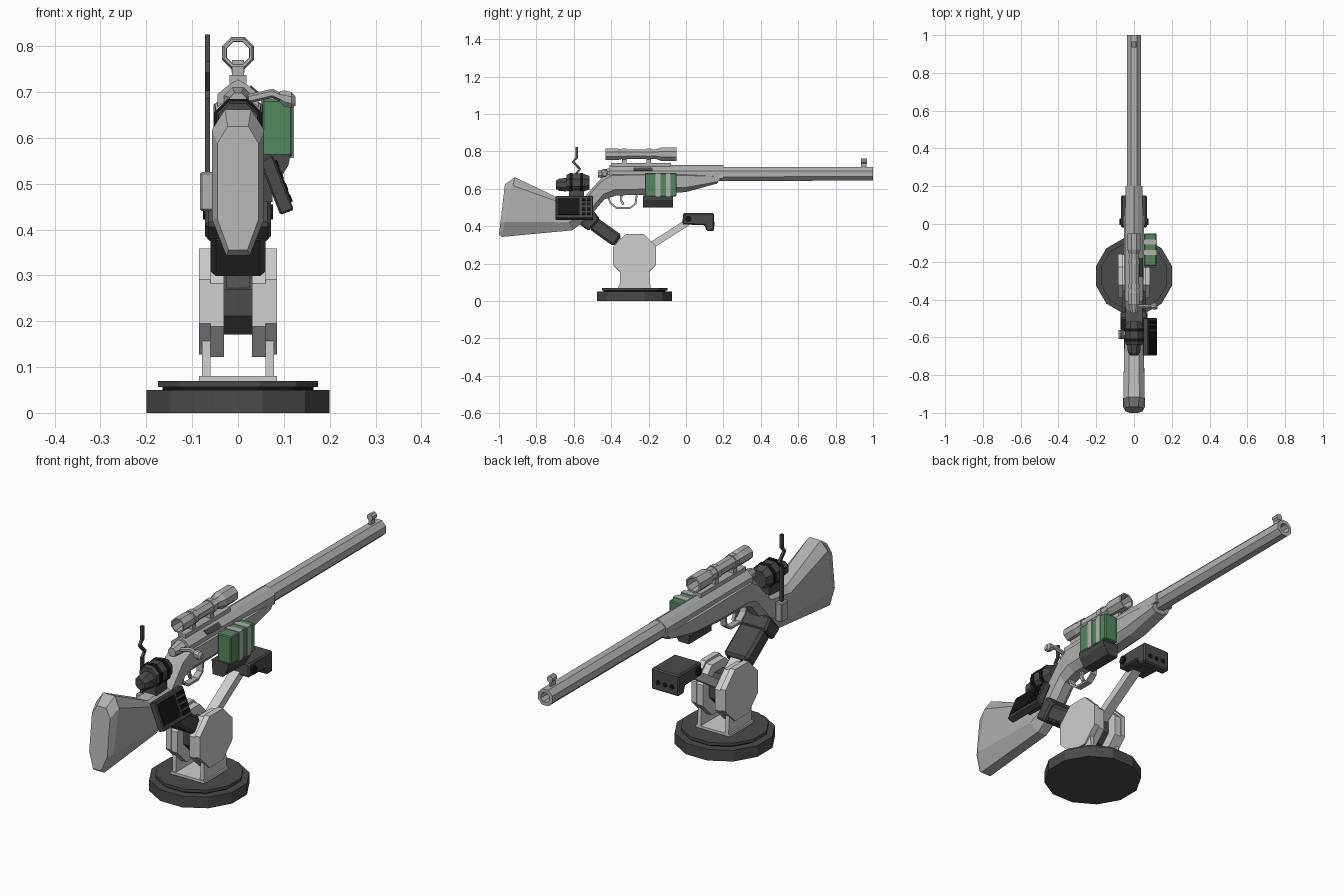
import bpy, bmesh, math
from mathutils import Vector, Matrix

if "Cube" in bpy.data.objects:
    bpy.data.objects.remove(bpy.data.objects["Cube"])


def material(name, r, g, b):
    m = bpy.data.materials.new(name)
    m.diffuse_color = (r, g, b, 1)
    m.use_nodes = True
    m.node_tree.nodes["Principled BSDF"].inputs["Base Color"].default_value = m.diffuse_color
    return m


GREY = material("gun grey", 0.44, 0.44, 0.44)
PALE = material("pale grey", 0.62, 0.62, 0.62)
DARK = material("dark grey", 0.07, 0.07, 0.07)
BLACK = material("black", 0.008, 0.008, 0.008)
GREEN = material("green", 0.085, 0.25, 0.105)


def finish(name, bm, mat, bevel=0):
    bmesh.ops.remove_doubles(bm, verts=bm.verts, dist=1e-5)
    bmesh.ops.recalc_face_normals(bm, faces=bm.faces)
    me = bpy.data.meshes.new(name)
    bm.to_mesh(me)
    bm.free()
    me.materials.append(mat)
    ob = bpy.data.objects.new(name, me)
    bpy.context.collection.objects.link(ob)
    if bevel:
        mod = ob.modifiers.new("chamfer", 'BEVEL')
        mod.width, mod.segments = bevel, 1
    return ob


def bridge(bm, rings, closed=False):
    """Join rings of points with quads, capping the ends unless closed."""
    vs = [[bm.verts.new(p) for p in r] for r in rings]
    n = len(vs[0])
    for a, b in zip(vs, vs[1:] + vs[:1] if closed else vs[1:]):
        for i in range(n):
            bm.faces.new((a[i], a[(i + 1) % n], b[(i + 1) % n], b[i]))
    if not closed:
        bm.faces.new(vs[0])
        bm.faces.new(vs[-1])


def prism(name, yz, x0, x1, mat, bevel=0):
    bm = bmesh.new()
    bridge(bm, [[(x, y, z) for y, z in yz] for x in (x0, x1)])
    return finish(name, bm, mat, bevel)


def extrude_y(name, xz, y0, y1, mat, bevel=0):
    bm = bmesh.new()
    bridge(bm, [[(x, y, z) for x, z in xz] for y in (y0, y1)])
    return finish(name, bm, mat, bevel)


def box(name, c, s, mat, bevel=0, tilt=0):
    bm = bmesh.new()
    bmesh.ops.create_cube(bm, size=1)
    bmesh.ops.scale(bm, vec=s, verts=bm.verts)
    ob = finish(name, bm, mat, bevel)
    ob.matrix_world = Matrix.Translation(c) @ Matrix.Rotation(tilt, 4, 'Y')
    return ob


def lathe(name, profile, c, sides, mat, axis='Y', closed=False):
    """Faceted turning; profile is (distance along axis, apothem)."""
    bm = bmesh.new()
    rings = []
    for d, r in profile:
        R = r / math.cos(math.pi / sides)
        ring = []
        for i in range(sides):
            a = 2 * math.pi * (i + 0.5) / sides
            u, v = R * math.cos(a), R * math.sin(a)
            p = (u, d, v) if axis == 'Y' else (u, v, d)
            ring.append(Vector(c) + Vector(p))
        rings.append(ring)
    bridge(bm, rings, closed)
    return finish(name, bm, mat)


def ngon(y, z, r, n, turn=0.5):
    return [(y + r * math.cos(2 * math.pi * (i + turn) / n),
             z + r * math.sin(2 * math.pi * (i + turn) / n)) for i in range(n)]


def strip(name, pts, width, x0, x1, mat):
    """Flat bar of constant width following a path in the side plane."""
    bm = bmesh.new()
    rings = []
    for i, p in enumerate(pts):
        a, b = Vector(pts[max(i - 1, 0)]), Vector(pts[min(i + 1, len(pts) - 1)])
        t = (b - a).normalized() * width / 2
        y, z = p
        rings.append([(x0, y - t.y, z + t.x), (x1, y - t.y, z + t.x),
                      (x1, y + t.y, z - t.x), (x0, y + t.y, z - t.x)])
    bridge(bm, rings)
    return finish(name, bm, mat)


# --- turntable base
lathe("base_disc", [(0, .2), (.05, .2)], (0, -.275, 0), 12, DARK, 'Z')
lathe("base_groove", [(.05, .165), (.058, .165)], (0, -.275, 0), 12, BLACK, 'Z')
lathe("base_top_ring", [(.057, .175), (.07, .175)], (0, -.275, 0), 12, DARK, 'Z')
box("base_plate", (0, -.275, .075), (.17, .17, .012), PALE)

# --- shoulder joint: mirrored uprights and octagon housings
for s, side in ((1, "right"), (-1, "left")):
    prism("upright_" + side, [(-.355, .075), (-.19, .075), (-.2, .2), (-.35, .2)],
          s * .06, s * .078, PALE)
    prism("outer_housing_" + side, ngon(-.275, .243, .125, 8), s * .06, s * .085, PALE)
    prism("inner_housing_" + side, ngon(-.275, .235, .122, 8), s * .03, s * .06, PALE)
prism("shoulder_hub", ngon(-.275, .24, .075, 8), -.03, .03, DARK)

# --- rear arm holding the stock
strip("rear_link", [(-.275, .25), (-.39, .34)], .045, -.025, .025, PALE)
strip("rear_arm", [(-.365, .322), (-.495, .415)], .075, -.06, .06, DARK).modifiers.new(
    "chamfer", 'BEVEL').width = .012
prism("stock_clamp", [(-.57, .41), (-.52, .375), (-.46, .44), (-.5, .49)],
      -.072, .072, DARK, .008)

# --- front arm with sensor head
strip("front_arm", [(-.275, .24), (.03, .435)], .036, -.022, .022, PALE)
prism("sensor_head", [(-.02, .41), (-.015, .47), (.15, .47), (.15, .375), (.11, .375), (.1, .405)],
      -.068, .068, DARK, .006)
for s in (1, -1):
    prism("sensor_pivot", ngon(.012, .438, .018, 8), s * .06, s * .076, BLACK)
for x in (-.035, 0, .035):
    lathe("sensor_lens", [(.145, .01), (.153, .01)], (x, 0, .412), 8, BLACK)

# --- rifle stock: chamfered sections (top y, top z, bottom y, bottom z, half width)
sections = [(-.968, .625, -1.0, .355, .045), (-.915, .662, -.985, .343, .057),
            (-.68, .55, -.61, .378, .052), (-.54, .56, -.53, .435, .045),
            (-.455, .655, -.435, .545, .045), (-.40, .69, -.37, .565, .05),
            (-.2, .69, -.2, .568, .053), (.02, .685, .0, .583, .053),
            (.195, .672, .165, .628, .043)]
bm = bmesh.new()
rings = []
for yt, zt, yb, zb, w in sections:
    ring = []
    for fx, f in ((-.45, 0), (-1, .25), (-1, .86), (-.5, 1), (.5, 1), (1, .86), (1, .25), (.45, 0)):
        ring.append((fx * w, yb + (yt - yb) * f, zb + (zt - zb) * f))
    rings.append(ring)
bridge(bm, rings)
finish("rifle_stock", bm, GREY)

# --- receiver, barrel and front sight
roof = [(-.045, .655), (-.045, .695), (-.02, .716), (0, .727), (.02, .716), (.045, .695), (.045, .655)]
extrude_y("receiver", roof, -.41, .2, GREY)
lathe("receiver_tail", [(-.47, .018), (-.40, .032)], (0, 0, .68), 8, GREY)
lathe("barrel", [(.15, .038), (1, .036), (1, .021), (.93, .021)], (0, 0, .68), 8, GREY)
lathe("bore", [(.93, .02), (.935, .02)], (0, 0, .68), 8, BLACK)
box("ejection_port", (.036, -.23, .705), (.024, .1, .004), DARK, 0, .7)
box("sight_post", (0, .95, .728), (.012, .03, .03), GREY)
lathe("sight_bead", [(.935, .014), (.967, .014)], (0, 0, .749), 8, GREY)

# --- scope, open right through, on a rail
box("scope_rail", (0, -.24, .728), (.036, .32, .018), GREY)
for y in (-.33, -.2):
    box("scope_mount", (0, y, .75), (.026, .025, .04), GREY)
    lathe("scope_band", [(y - .012, .03), (y + .012, .03)][::1] + [(y + .012, .025), (y - .012, .025)],
          (0, 0, .785), 8, GREY, closed=True)
outer = [(-.43, .031), (-.365, .031), (-.345, .026), (-.16, .026), (-.135, .035), (-.05, .035)]
lathe("scope_tube", outer + [(-.05, .028), (-.135, .0245), (-.365, .0245), (-.43, .025)],
      (0, 0, .785), 8, GREY, closed=True)

# --- bolt handle
bm = bmesh.new()
bridge(bm, [[(x, -.435 + y, z + h) for y, h in ngon(0, 0, .01, 6)]
            for x, z in ((.0, .68), (.045, .69), (.075, .697), (.1, .685))])
finish("bolt_handle", bm, GREY)
bm = bmesh.new()
bridge(bm, [[(x, -.435 + y, z + h) for y, h in ngon(0, 0, r, 8)]
            for x, z, r in ((.09, .69, .012), (.1, .686, .019), (.117, .682, .019), (.125, .68, .011))])
finish("bolt_knob", bm, GREY)

# --- trigger and guard
strip("trigger_guard", [(-.42, .57), (-.405, .525), (-.37, .497), (-.3, .497), (-.27, .52), (-.262, .575)],
      .01, -.014, .014, GREY)
strip("trigger", [(-.345, .575), (-.348, .54), (-.335, .515)], .012, -.006, .006, GREY)

# --- ammunition box with straps and holder
box("ammo_box", (.086, -.135, .621), (.066, .17, .125), GREEN, .004)
for y in (-.15, -.095):
    box("ammo_strap", (.086, y, .621), (.072, .026, .13), GREY)
extrude_y("ammo_holder", [(.03, .565), (.115, .565), (.11, .54), (.085, .5), (.035, .5)],
          -.23, -.07, DARK)

# --- control panel on the right of the grip, tilted upward
TILT = -.37
frame = Matrix.Translation((.084, -.597, .497)) @ Matrix.Rotation(TILT, 4, 'Y')
box("panel_body", frame.translation, (.032, .2, .128), DARK, .004, TILT)
box("panel_screen", frame @ Vector((.016, -.032, .003)), (.006, .118, .095), BLACK, 0, TILT)
for i in range(4):
    for y in (.05, .077):
        box("panel_key", frame @ Vector((.016, y, -.038 + i * .027)), (.009, .02, .016), BLACK, 0, TILT)
box("panel_bracket", (.055, -.59, .49), (.04, .08, .06), DARK)

# --- motor unit on top of the grip
lathe("motor_nose", [(-.695, .022), (-.68, .032), (-.64, .036)], (0, 0, .622), 8, DARK)
lathe("motor_body", [(-.64, .042), (-.62, .048), (-.55, .048), (-.515, .036)], (0, 0, .633), 8, DARK)
for y in (-.615, -.56):
    lathe("motor_ring", [(y - .008, .052), (y + .008, .052)], (0, 0, .633), 8, BLACK)
box("motor_mount", (0, -.585, .575), (.06, .08, .07), DARK)

# --- kinked antenna in its holder on the left
strip("antenna", [(-.585, .48), (-.585, .685), (-.567, .705), (-.603, .745), (-.585, .765), (-.585, .825)],
      .014, -.072, -.061, DARK)
box("antenna_holder", (-.067, -.585, .483), (.032, .05, .085), GREY, .004)
